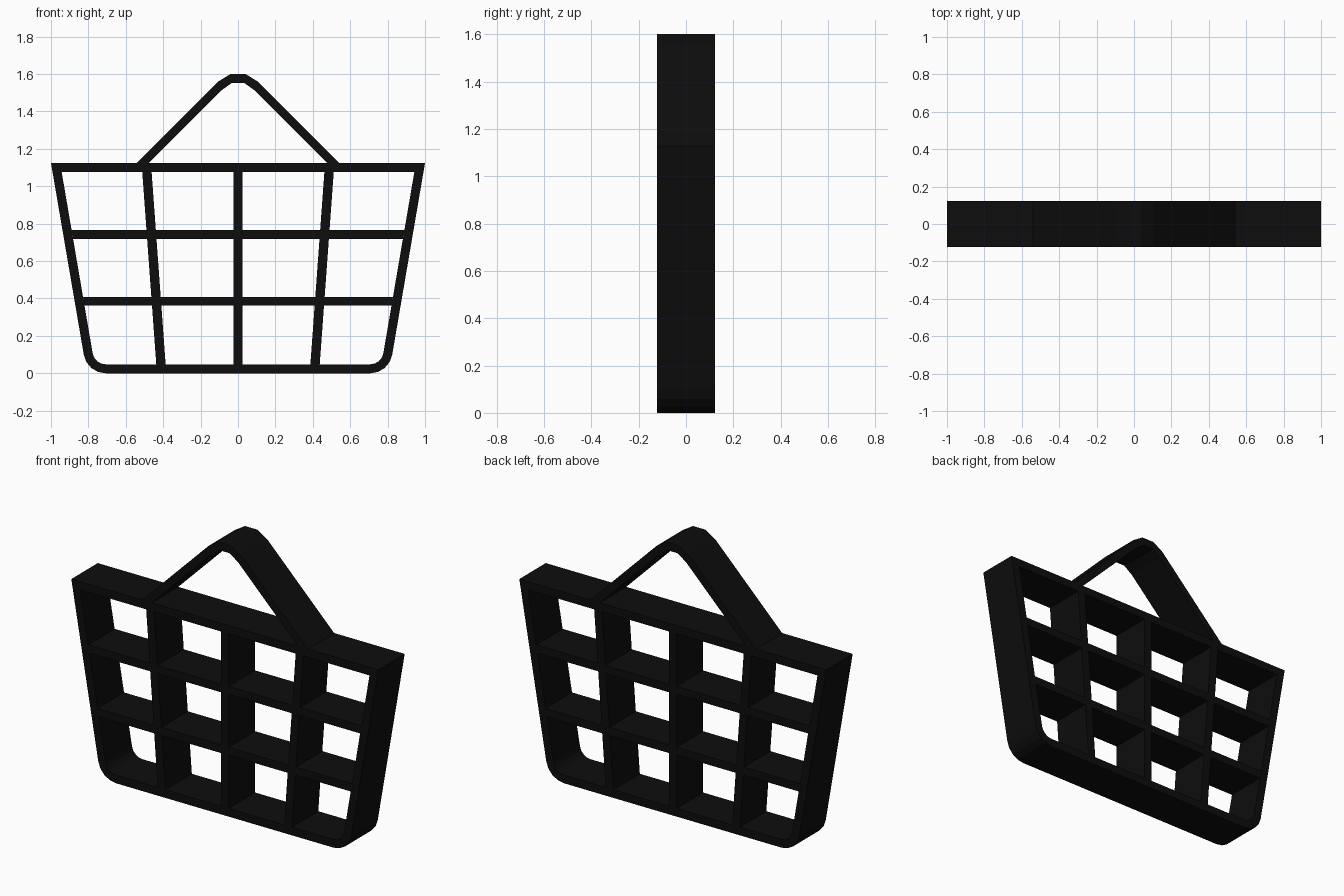
import bpy, bmesh, math

if "Cube" in bpy.data.objects:
    bpy.data.objects.remove(bpy.data.objects["Cube"])

D = 0.123          # half depth
T = 0.048          # bar thickness
TOP, R = 1.125, 0.118
SLOPE = math.atan2(0.176, 1.027)

black = bpy.data.materials.new("black")
black.diffuse_color = (0.004, 0.004, 0.004, 1)
black.use_nodes = True
black.node_tree.nodes["Principled BSDF"].inputs["Base Color"].default_value = black.diffuse_color


def build(name, strips, closed=False):
    """Each strip is a pair of edge polylines (x, z), given the full depth."""
    bm = bmesh.new()
    for a, b in strips:
        rings = []
        for p, q in zip(a, b):
            rings.append([bm.verts.new((x, y, z)) for (x, z), y in
                          ((p, -D), (q, -D), (q, D), (p, D))])
        n = len(rings)
        for i in range(n if closed else n - 1):
            r, s = rings[i], rings[(i + 1) % n]
            for k in range(4):
                m = (k + 1) % 4
                bm.faces.new((r[k], r[m], s[m], s[k]))
    bmesh.ops.recalc_face_normals(bm, faces=bm.faces)
    mesh = bpy.data.meshes.new(name)
    bm.to_mesh(mesh)
    bm.free()
    mesh.materials.append(black)
    ob = bpy.data.objects.new(name, mesh)
    bpy.context.collection.objects.link(ob)


def mirrored(half):
    """Left half polyline continued by its mirror image."""
    return half + [(-x, z) for x, z in reversed(half)]


# Outer frame: tapered walls with rounded bottom corners
def corner(r):
    angles = [math.pi + SLOPE + (math.pi / 2 - SLOPE) * i / 4 for i in range(5)]
    return [(-0.708 + r * math.cos(t), R + r * math.sin(t)) for t in angles]


def inner_wall(z):
    return 0.943 - (TOP - T - z) * math.tan(SLOPE)


outer = mirrored([(-1, TOP)] + corner(R))
inner = mirrored([(-inner_wall(TOP - T), TOP - T)] + corner(R - T))
build("basket_frame", [(outer, inner)], closed=True)


# Upright dividers, leaning with the walls
def divider_x(side, z):
    return side * (0.412 + 0.075 * (z - T) / (TOP - 2 * T))


W = 0.025
build("upright_dividers", [
    ([(divider_x(s, z) - W, z) for z in (T, TOP - T)],
     [(divider_x(s, z) + W, z) for z in (T, TOP - T)]) for s in (-1, 0, 1)])

# Cross rails, fitted between walls and dividers
rails = []
for zc in (0.385, 0.743):
    for i in range(4):
        edges = []
        for z in (zc + T / 2, zc - T / 2):
            left = -inner_wall(z) if i == 0 else divider_x(i - 2, z) + W
            right = inner_wall(z) if i == 3 else divider_x(i - 1, z) - W
            edges.append([(left, z), (right, z)])
        rails.append(edges)
build("cross_rails", rails)

# Carrying handle
build("handle", [(mirrored([(-0.54, TOP), (-0.105, 1.56), (-0.04, 1.6)]),
                  mirrored([(-0.476, TOP), (-0.088, 1.513), (-0.032, 1.553)]))])
